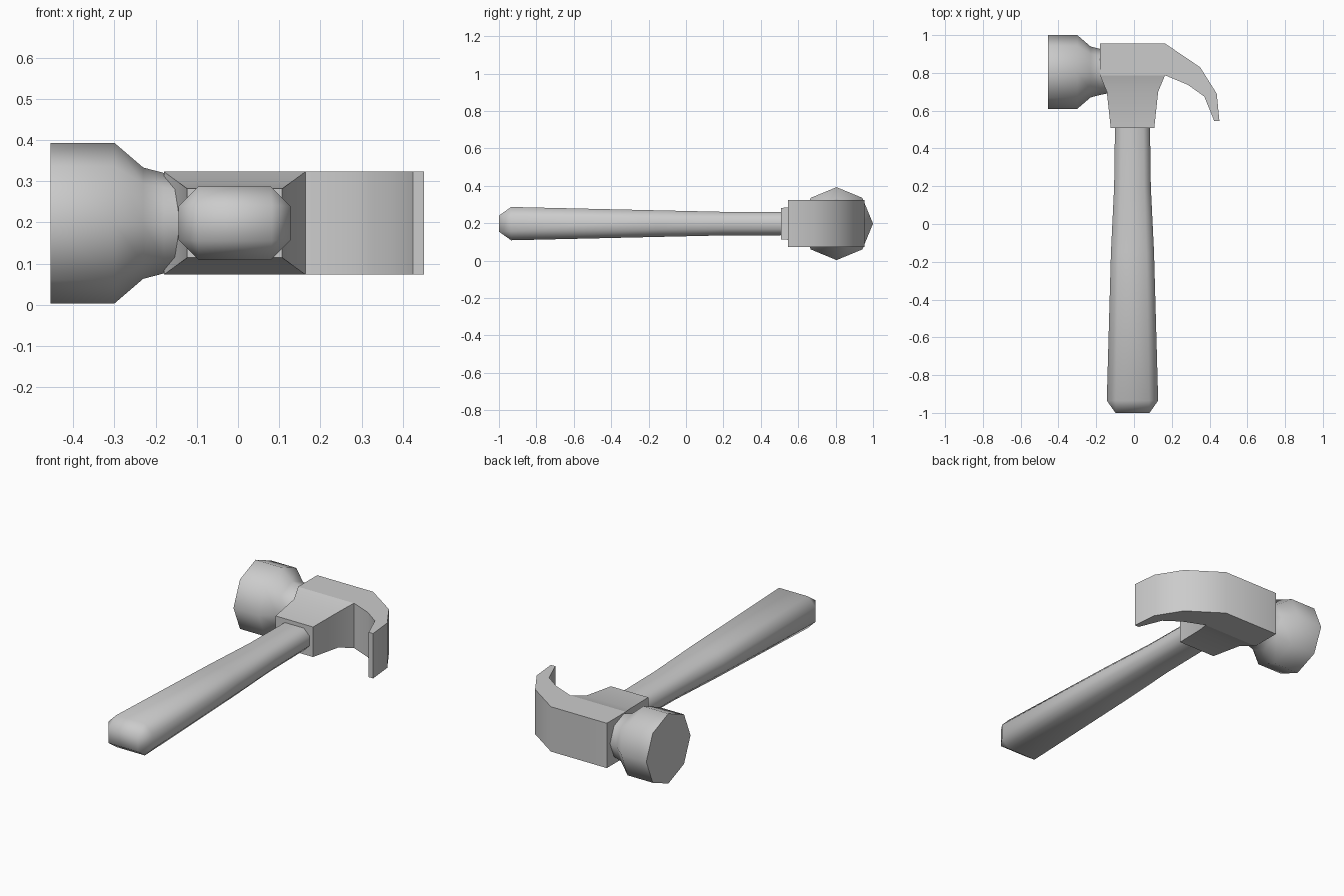
import bpy, bmesh, math

if "Cube" in bpy.data.objects:
    bpy.data.objects.remove(bpy.data.objects["Cube"])

ZC = 0.198   # height of the hammer's centre plane
XC = -0.008  # handle axis


def finish(name, bm, angle):
    bmesh.ops.remove_doubles(bm, verts=bm.verts, dist=1e-4)
    bmesh.ops.recalc_face_normals(bm, faces=bm.faces)
    me = bpy.data.meshes.new(name)
    bm.to_mesh(me)
    bm.free()
    ob = bpy.data.objects.new(name, me)
    bpy.context.collection.objects.link(ob)
    bpy.ops.object.select_all(action='DESELECT')
    ob.select_set(True)
    bpy.context.view_layer.objects.active = ob
    bpy.ops.object.shade_smooth_by_angle(angle=math.radians(angle))
    return ob


def loft(name, rings, angle, sharp=None):
    """Skin a list of equal-length point rings, capped at both ends."""
    bm = bmesh.new()
    loops = [[bm.verts.new(p) for p in r] for r in rings]
    n = len(rings[0])
    for a, b in zip(loops, loops[1:]):
        for i in range(n):
            j = (i + 1) % n
            bm.faces.new((a[i], a[j], b[j], b[i]))
    bm.faces.new(loops[0])
    bm.faces.new(loops[-1])
    ob = finish(name, bm, angle)
    # extra hard edges on rings lying at the given x
    if sharp is not None:
        attr = ob.data.attributes.get("sharp_edge") or \
            ob.data.attributes.new("sharp_edge", 'BOOLEAN', 'EDGE')
        for e in ob.data.edges:
            if all(abs(ob.data.vertices[v].co.x - sharp) < 1e-4 for v in e.vertices):
                attr.data[e.index].value = True
    return ob


def chamfered(y, hx, hz, c, c2=None):
    """Chamfered rectangle cross-section of the handle."""
    q = [(hx, hz - c), (hx - c, hz)]
    pts = q + [(-x, z) for x, z in reversed(q)]
    pts += [(-x, -z) for x, z in pts]
    return [(XC + x, y, ZC + z) for x, z in pts]


# Handle with bevelled butt
loft("handle", [
    chamfered(-1.0, 0.09, 0.043, 0.0),
    chamfered(-0.935, 0.136, 0.089, 0.048),
    chamfered(-0.15, 0.114, 0.071, 0.040),
    chamfered(0.20, 0.097, 0.063, 0.035),
    chamfered(0.56, 0.092, 0.062, 0.034),
], 80)

# Striking face and neck: eight-sided turned shape along x
profile = [(-0.455, 0.195), (-0.30, 0.195), (-0.23, 0.135),
           (-0.18, 0.122), (-0.10, 0.105)]
loft("striker", [
    [(x, 0.805 + r * math.cos(k * math.pi / 4), ZC + r * math.sin(k * math.pi / 4))
     for k in range(8)] for x, r in profile], 50, sharp=-0.30)

# Head body with curved claw: extruded strip between outer and inner curves
outer = [(-0.18, 0.955), (0.165, 0.955), (0.35, 0.83), (0.438, 0.69), (0.452, 0.545)]
inner = [(-0.18, 0.787), (0.165, 0.787), (0.285, 0.737), (0.372, 0.675), (0.425, 0.545)]
loft("head_and_claw", [
    [(ox, oy, ZC - 0.125), (ox, oy, ZC + 0.125),
     (ix, iy, ZC + 0.125), (ix, iy, ZC - 0.125)]
    for (ox, oy), (ix, iy) in zip(outer, inner)], 40)

# Tapered collar where the handle enters the head
loft("collar", [
    [(XC + sx * 0.172 * s, y, ZC + sz * 0.125 * s)
     for sx, sz in ((-1, -1), (1, -1), (1, 1), (-1, 1))]
    for y, s in ((0.787, 1.0), (0.70, 0.79), (0.508, 0.67))], 40)
